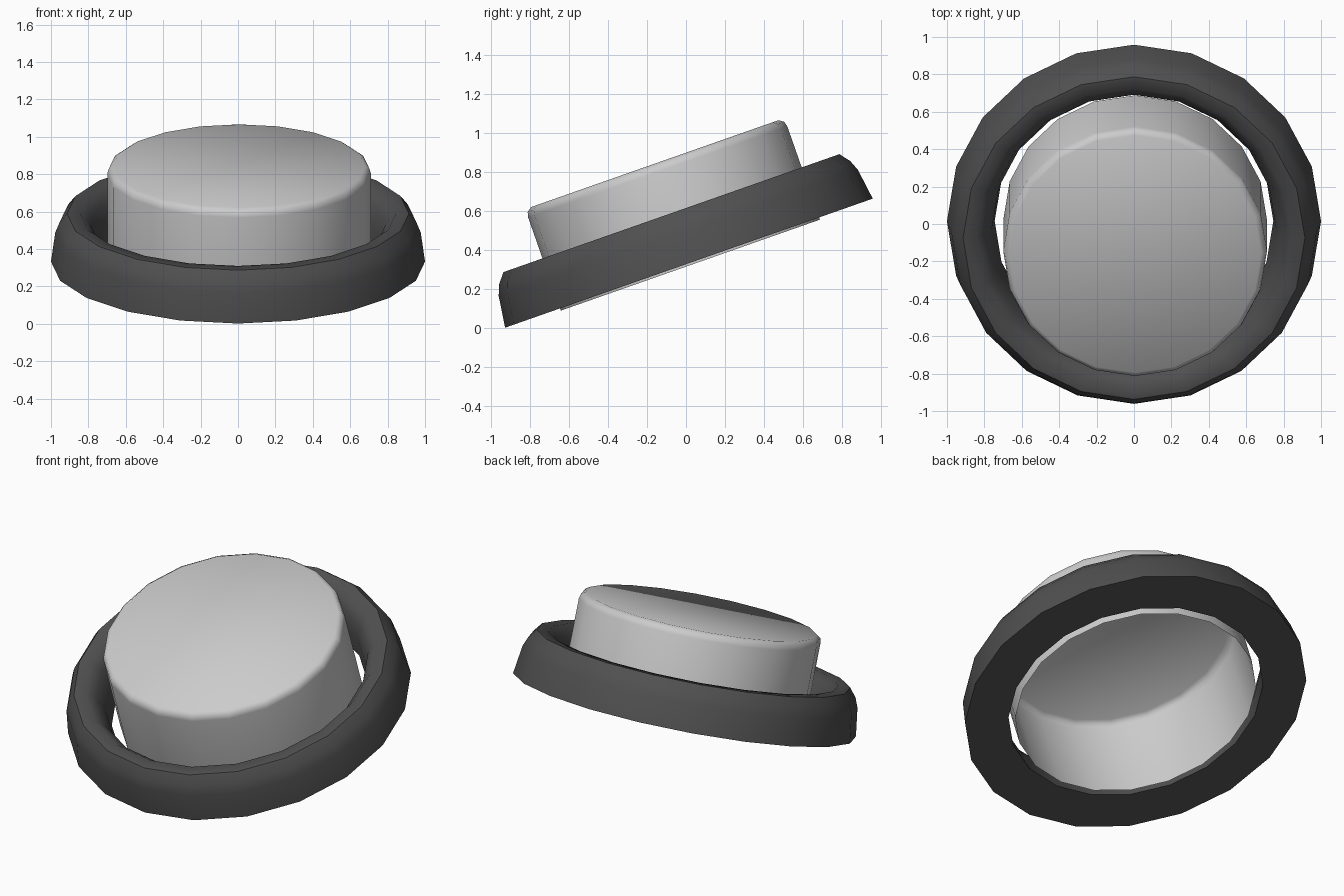
import bpy, bmesh, math
from mathutils import Matrix

if "Cube" in bpy.data.objects:
    bpy.data.objects.remove(bpy.data.objects["Cube"])

SIDES = 20
TILT = (Matrix.Translation((0, 0.015, 0.333))
        @ Matrix.Rotation(math.atan2(0.66, 1.88), 4, 'X'))


def lathe(name, profile, close=False, offset=(0, 0)):
    """Revolve (radius, height) points; a radius of 0 makes a pole-free cap."""
    bm = bmesh.new()
    rings = []
    for r, h in profile:
        rings.append([bm.verts.new((offset[0] + r * math.cos(2 * math.pi * i / SIDES),
                                    offset[1] + r * math.sin(2 * math.pi * i / SIDES), h))
                      for i in range(SIDES)])
    pairs = list(zip(rings, rings[1:]))
    if close:
        pairs.append((rings[-1], rings[0]))
    for a, b in pairs:
        for i in range(SIDES):
            j = (i + 1) % SIDES
            bm.faces.new((a[i], a[j], b[j], b[i]))
    if not close:
        bm.faces.new(rings[-1])
    bm.transform(TILT)
    mesh = bpy.data.meshes.new(name)
    bm.to_mesh(mesh)
    bm.free()
    ob = bpy.data.objects.new(name, mesh)
    bpy.context.collection.objects.link(ob)
    bpy.context.view_layer.objects.active = ob
    ob.select_set(True)
    bpy.ops.object.shade_smooth_by_angle(angle=math.radians(50))
    ob.select_set(False)
    return ob


# Dark tilted surround with a rounded outer shoulder
surround = lathe("surround_ring",
                 [(1.0, 0), (0.977, 0.165), (0.955, 0.22), (0.914, 0.272),
                  (0.845, 0.272), (0.79, 0.21), (0.76, 0.12), (0.745, 0)], close=True)
dark = bpy.data.materials.new("dark_grey")
dark.diffuse_color = (0.08, 0.08, 0.08, 1)
dark.use_nodes = True
dark.node_tree.nodes["Principled BSDF"].inputs["Base Color"].default_value = dark.diffuse_color
surround.data.materials.append(dark)

# Push button: thin cup, open underneath, with a softly rounded top edge
lathe("push_button",
      [(0.705, -0.012), (0.705, 0.495), (0.698, 0.522), (0.673, 0.54)],
      offset=(0.006, 0.004))
